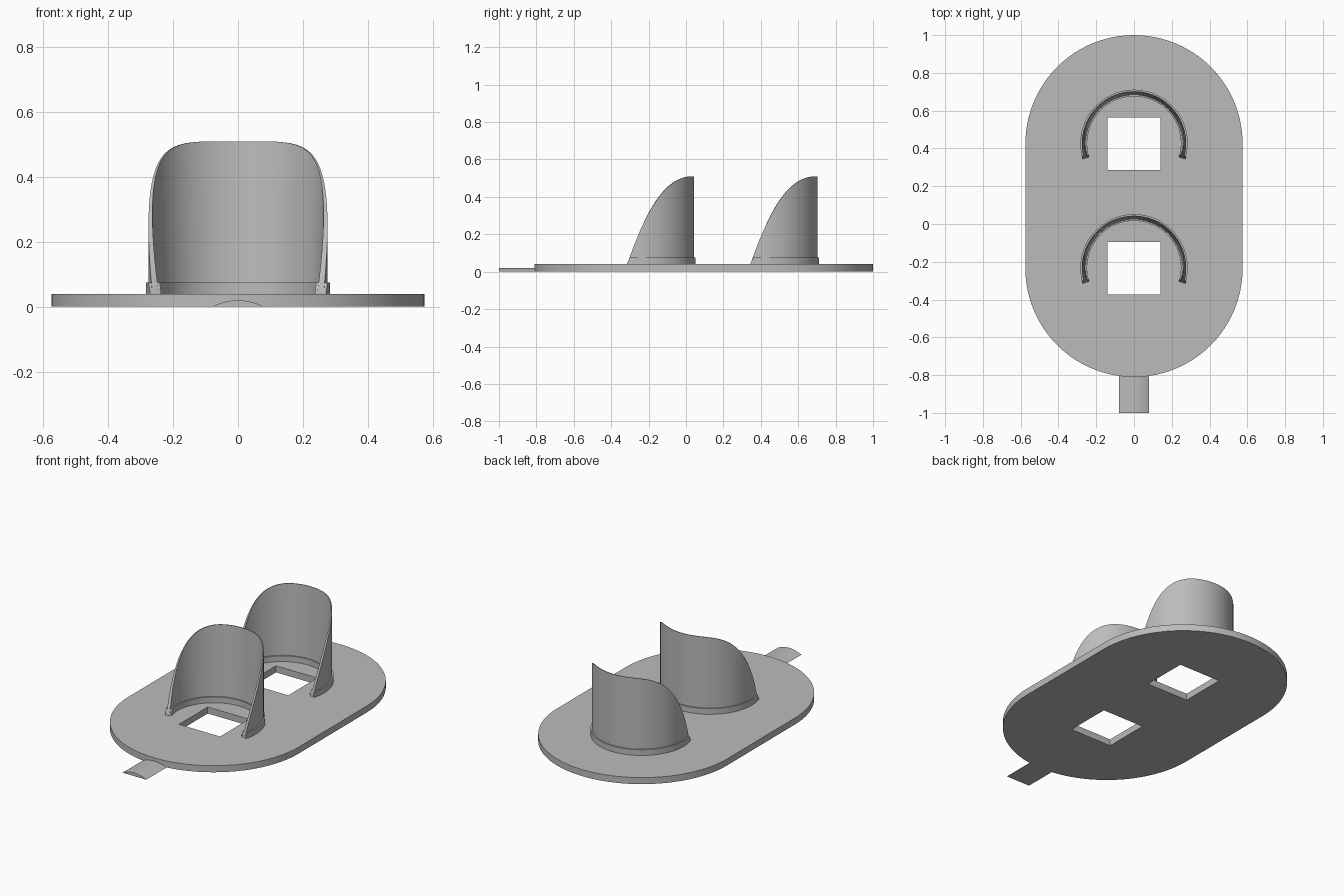
import bpy, bmesh, math

cube = bpy.data.objects.get("Cube")
if cube:
    bpy.data.objects.remove(cube, do_unlink=True)

GREY = (0.5, 0.5, 0.5, 1)
grey = bpy.data.materials.new("plain grey")
grey.use_nodes = True
grey.diffuse_color = GREY
grey.node_tree.nodes["Principled BSDF"].inputs["Base Color"].default_value = GREY

PLATE_TOP = 0.04
CENTRES = {"front": -0.232, "rear": 0.427}   # y of each curved shield


def finish(obj):
    """Give the part its material and smooth its rounded faces."""
    obj.data.materials.clear()
    obj.data.materials.append(grey)
    bpy.ops.object.select_all(action="DESELECT")
    bpy.context.view_layer.objects.active = obj
    obj.select_set(True)
    bpy.ops.object.shade_smooth_by_angle(angle=math.radians(30))


def sweep(name, sections):
    """Join a row of closed cross-sections into a capped solid."""
    bm = bmesh.new()
    rings = [[bm.verts.new(p) for p in s] for s in sections]
    n = len(rings[0])
    for a, b in zip(rings, rings[1:]):
        for i in range(n):
            j = (i + 1) % n
            bm.faces.new((a[i], a[j], b[j], b[i]))
    bm.faces.new(rings[0])
    bm.faces.new(rings[-1])
    bmesh.ops.remove_doubles(bm, verts=bm.verts, dist=1e-5)
    bmesh.ops.recalc_face_normals(bm, faces=bm.faces)
    mesh = bpy.data.meshes.new(name)
    bm.to_mesh(mesh)
    bm.free()
    obj = bpy.data.objects.new(name, mesh)
    bpy.context.collection.objects.link(obj)
    finish(obj)


# Base plate: rounded outline with two square windows
def outline(curve, points):
    spline = curve.splines.new("POLY")
    spline.points.add(len(points) - 1)
    for sp, (x, y) in zip(spline.points, points):
        sp.co = (x, y, 0, 1)
    spline.use_cyclic_u = True


def arc(radius, cy, start, steps=48):
    angles = [start + math.pi * i / steps for i in range(steps + 1)]
    return [(radius * math.cos(a), cy + radius * math.sin(a)) for a in angles]


curve = bpy.data.curves.new("base_plate", "CURVE")
curve.dimensions = "2D"
curve.fill_mode = "BOTH"
curve.extrude = PLATE_TOP / 2
outline(curve, arc(0.575, 0.425, 0) + arc(0.575, -0.235, math.pi))
for cy in CENTRES.values():
    h, mid = 0.139, cy - 0.001
    outline(curve, [(-h, mid - h), (h, mid - h), (h, mid + h), (-h, mid + h)])
plate = bpy.data.objects.new("base_plate", curve)
plate.location.z = PLATE_TOP / 2
bpy.context.collection.objects.link(plate)
bpy.context.view_layer.objects.active = plate
plate.select_set(True)
bpy.ops.object.convert(target="MESH")
finish(bpy.context.view_layer.objects.active)


# Curved shields: thin wall swept round the back, top edge falling to the front
def shield_section(angle, cy):
    v = 0.275 * math.sin(angle)
    fall = min(1, max(0, (0.275 - v) / 0.357))
    top = 0.51 - 0.47 * fall ** 2.25
    lip = min(0.075, top)
    foot = PLATE_TOP - 0.01
    thin = 0.256 + 0.016 * (top - PLATE_TOP) / 0.47
    profile = [(0.248, foot), (0.248, lip), (0.256, lip), (thin, top),
               (0.276, top), (0.276, lip), (0.284, lip), (0.284, foot)]
    return [(r * math.cos(angle), cy + r * math.sin(angle), z) for r, z in profile]


STEPS = 72
END = math.asin(0.08 / 0.275)
for place, cy in CENTRES.items():
    turn = math.pi + 2 * END
    sweep(place + "_shield",
          [shield_section(-END + turn * i / STEPS, cy) for i in range(STEPS + 1)])

# Front tab: shallow arched strip with a flat underside
tab = []
for y in (-1.0, -0.79):
    tab.append([(0.08 * t / 8, y, 0.02 * (1 - (t / 8) ** 2)) for t in range(-8, 9)])
sweep("front_tab", tab)
